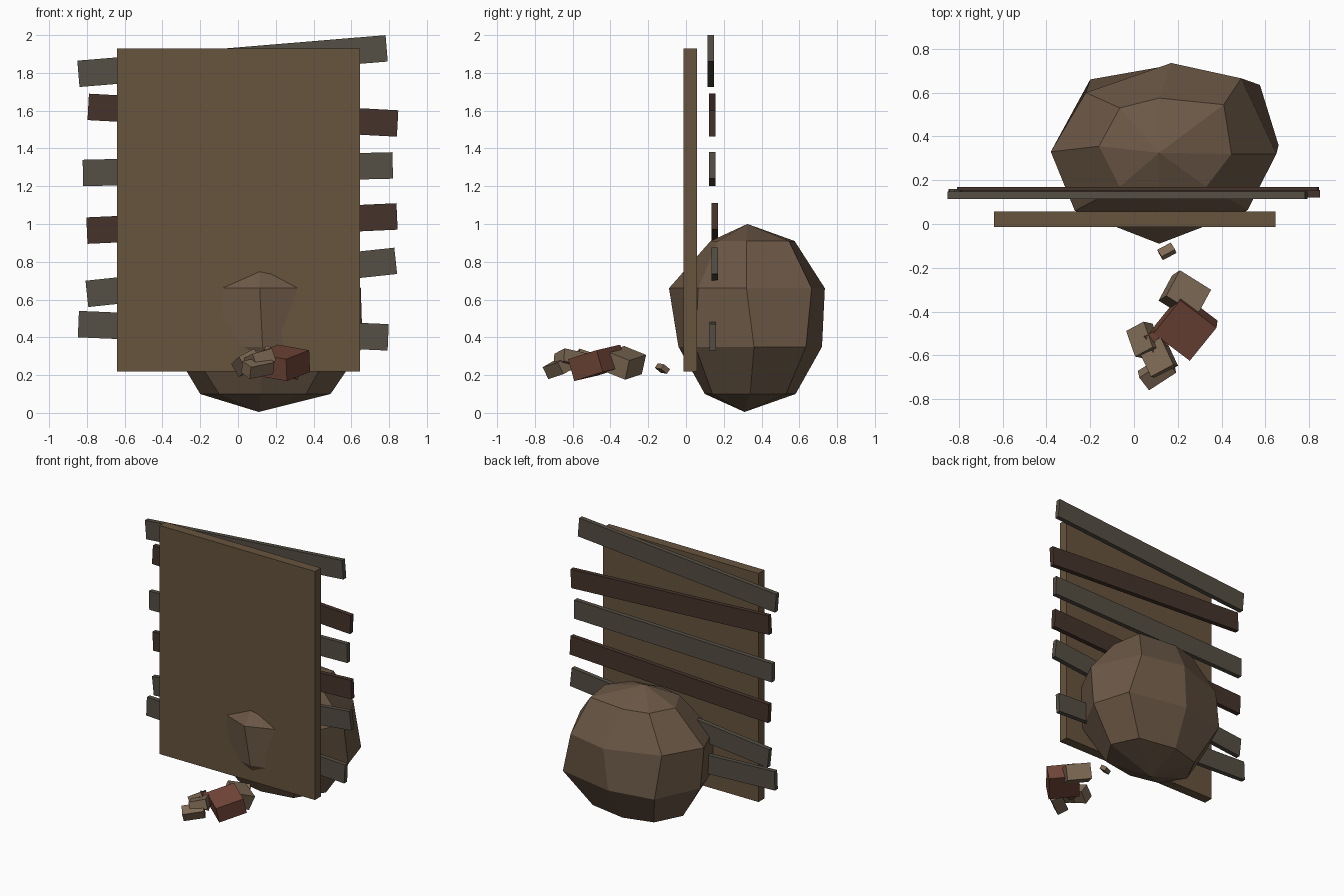
import bpy, bmesh
from math import radians, atan2, hypot
from mathutils import Matrix, Euler


def material(name, rgb):
    m = bpy.data.materials.new(name)
    m.diffuse_color = (*rgb, 1)
    return m


PANEL = material("panel_wood", (0.135, 0.088, 0.048))
ROCK = material("rock", (0.15, 0.098, 0.062))
GREY = material("grey_wood", (0.09, 0.078, 0.058))
DARK = material("dark_wood", (0.06, 0.034, 0.024))
RED = material("red_rubble", (0.17, 0.062, 0.04))
TAN = material("tan_rubble", (0.21, 0.145, 0.09))


def finish(bm, name, mat):
    bmesh.ops.recalc_face_normals(bm, faces=bm.faces)
    me = bpy.data.meshes.new(name)
    bm.to_mesh(me)
    bm.free()
    me.materials.append(mat)
    ob = bpy.data.objects.new(name, me)
    bpy.context.collection.objects.link(ob)
    return ob


def box(name, loc, size, mat, rot=(0, 0, 0)):
    bm = bmesh.new()
    bmesh.ops.create_cube(bm, size=1, matrix=Matrix.Diagonal((*size, 1)))
    ob = finish(bm, name, mat)
    ob.location = loc
    ob.rotation_euler = Euler([radians(a) for a in rot])
    return ob


# Large upright panel
box("panel", (0.003, 0.022, 1.075), (1.286, 0.07, 1.71), PANEL)

# Crooked planks behind: left end x, z, right end x, z, depth y, material
planks = [
    (-0.845, 1.795, 0.787, 1.93, 0.131, GREY),
    (-0.793, 1.62, 0.845, 1.532, 0.138, DARK),
    (-0.821, 1.27, 0.819, 1.31, 0.138, GREY),
    (-0.80, 0.965, 0.842, 1.04, 0.152, DARK),
    (-0.80, 0.63, 0.835, 0.805, 0.153, GREY),
    (-0.845, 0.47, 0.795, 0.40, 0.142, GREY),
]
for i, (x0, z0, x1, z1, y, mat) in enumerate(planks):
    ob = box(f"plank_{i + 1}", ((x0 + x1) / 2, y, (z0 + z1) / 2),
             (hypot(x1 - x0, z1 - z0), 0.034, 0.14), mat)
    ob.rotation_euler.y = -atan2(z1 - z0, x1 - x0)

# Faceted boulder: four uneven eight-sided rings between two poles
rings = [
    (0.10, [(0.49, 0.34), (0.40, 0.53), (0.12, 0.58), (-0.10, 0.52),
            (-0.20, 0.32), (-0.10, 0.15), (0.12, 0.10), (0.36, 0.14)]),
    (0.35, [(0.66, 0.36), (0.575, 0.635), (0.14, 0.72), (-0.20, 0.66),
            (-0.35, 0.33), (-0.26, 0.06), (0.13, -0.04), (0.50, 0.05)]),
    (0.66, [(0.65, 0.32), (0.49, 0.665), (0.17, 0.735), (-0.22, 0.60),
            (-0.38, 0.33), (-0.27, 0.06), (0.115, -0.09), (0.52, 0.065)]),
    (0.91, [(0.445, 0.32), (0.41, 0.545), (0.115, 0.575), (-0.065, 0.53),
            (-0.16, 0.355), (-0.065, 0.17), (0.115, 0.13), (0.33, 0.17)]),
]
bm = bmesh.new()
loops = [[bm.verts.new((x, y, z)) for x, y in pts] for z, pts in rings]
bottom = bm.verts.new((0.11, 0.31, 0.005))
top = bm.verts.new((0.115, 0.325, 1.0))
for k in range(8):
    n = (k + 1) % 8
    bm.faces.new((bottom, loops[0][n], loops[0][k]))
    bm.faces.new((top, loops[-1][k], loops[-1][n]))
    for a, b in zip(loops, loops[1:]):
        bm.faces.new((a[k], a[n], b[n], b[k]))
finish(bm, "boulder", ROCK)

# Loose rubble in front
rubble = [
    ((0.235, -0.47, 0.265), (0.21, 0.20, 0.12), RED, (14, 8, -37)),
    ((0.232, -0.325, 0.265), (0.17, 0.14, 0.11), TAN, (-20, 10, -32)),
    ((0.11, -0.61, 0.28), (0.12, 0.14, 0.07), TAN, (-12, -14, 28)),
    ((0.045, -0.53, 0.265), (0.10, 0.13, 0.08), TAN, (-20, -25, 28)),
    ((0.095, -0.53, 0.265), (0.09, 0.09, 0.08), RED, (10, 15, 30)),
    ((0.105, -0.675, 0.24), (0.15, 0.08, 0.07), TAN, (25, -10, 33)),
    ((0.15, -0.125, 0.235), (0.07, 0.045, 0.03), TAN, (-35, 5, 28)),
]
for i, (loc, size, mat, rot) in enumerate(rubble):
    box(f"rubble_{i + 1}", loc, size, mat, rot)
